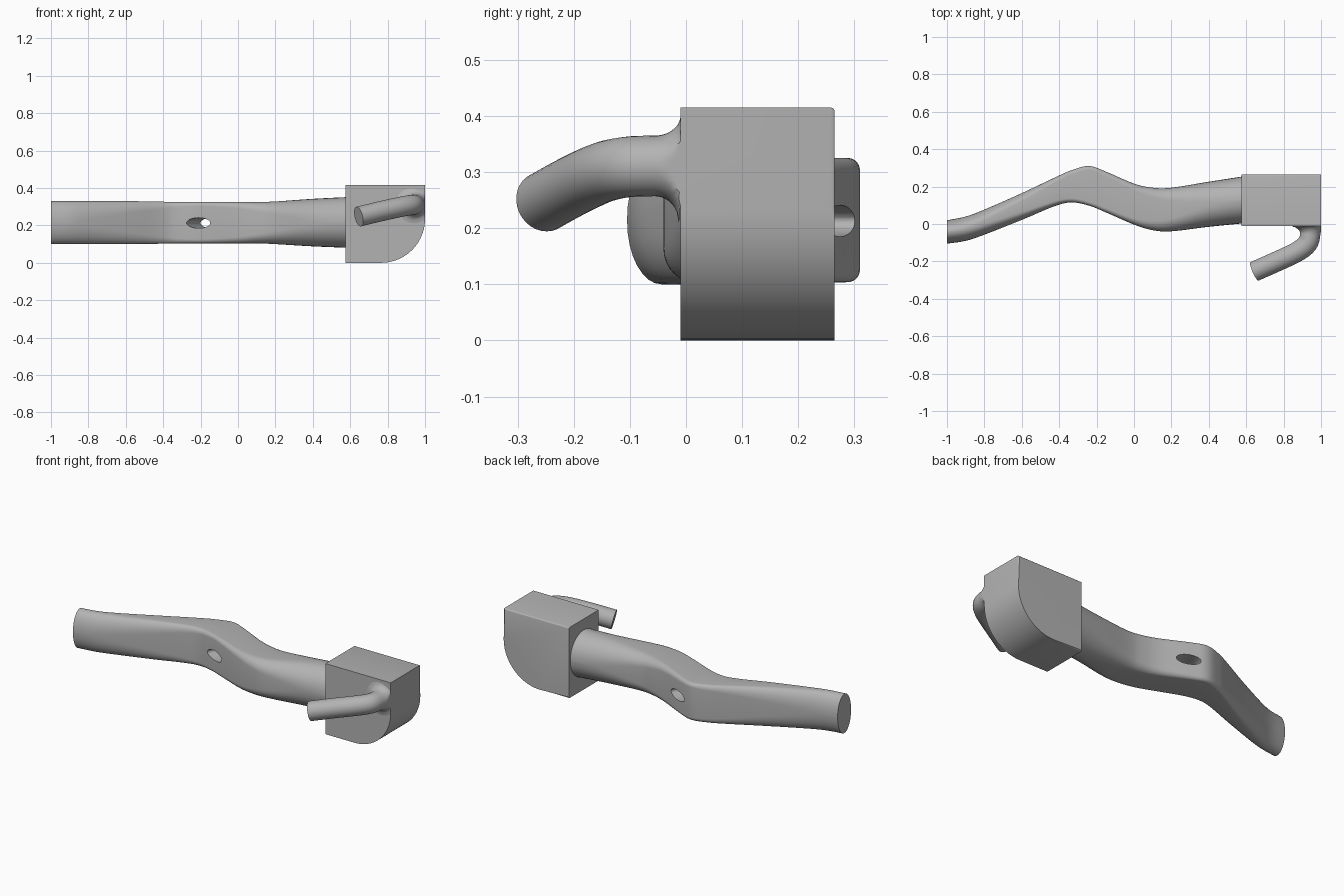
import bpy, bmesh, math
from mathutils import Vector

cube = bpy.data.objects.get("Cube")
if cube:
    bpy.data.objects.remove(cube, do_unlink=True)

grey = bpy.data.materials.new("plain_grey")
grey.use_nodes = True
COLOUR = (0.45, 0.45, 0.45, 1)
grey.diffuse_color = COLOUR
grey.node_tree.nodes["Principled BSDF"].inputs["Base Color"].default_value = COLOUR


def make_object(name, bm):
    bmesh.ops.recalc_face_normals(bm, faces=bm.faces[:])
    mesh = bpy.data.meshes.new(name)
    bm.to_mesh(mesh)
    bm.free()
    mesh.materials.append(grey)
    obj = bpy.data.objects.new(name, mesh)
    bpy.context.collection.objects.link(obj)
    return obj


def smooth(obj, degrees=35):
    bpy.ops.object.select_all(action="DESELECT")
    obj.select_set(True)
    bpy.context.view_layer.objects.active = obj
    bpy.ops.object.shade_smooth_by_angle(angle=math.radians(degrees))


def loft(rings):
    """Skin closed rings of equal size and cap both ends."""
    bm = bmesh.new()
    rows = [[bm.verts.new(p) for p in ring] for ring in rings]
    n = len(rows[0])
    for a, b in zip(rows, rows[1:]):
        for i in range(n):
            j = (i + 1) % n
            bm.faces.new((a[i], a[j], b[j], b[i]))
    bm.faces.new(rows[0])
    bm.faces.new(rows[-1])
    return bm


def spline(points, steps):
    """Smooth interpolation through rows of numbers."""
    pts = [points[0]] + list(points) + [points[-1]]
    out = []
    for a, b, c, d in zip(pts, pts[1:], pts[2:], pts[3:]):
        for s in range(steps):
            t = s / steps
            out.append([q + 0.5 * t * (r - p + t * (2 * p - 5 * q + 4 * r - e
                        + t * (3 * (q - r) + e - p)))
                        for p, q, r, e in zip(a, b, c, d)])
    return out + [list(points[-1])]


def rounded_section(x, y0, y1, z0, z1, f):
    """Rectangle with elliptical corners; f = 1 gives an ellipse."""
    cy, cz, hy, hz = (y0 + y1) / 2, (z0 + z1) / 2, (y1 - y0) / 2, (z1 - z0) / 2
    f = min(max(f, 0.05), 0.98)
    ring = []
    for k, (sy, sz) in enumerate(((1, 1), (-1, 1), (-1, -1), (1, -1))):
        for i in range(9):
            a = math.pi / 2 * (k + i / 8)
            ring.append((x, cy + hy * (sy * (1 - f) + f * math.cos(a)),
                         cz + hz * (sz * (1 - f) + f * math.sin(a))))
    return ring


# Wavy handle: x, front y, back y, bottom z, top z, corner roundness
stations = [
    (-1.0, -0.105, 0.02, 0.10, 0.33, 1.0),
    (-0.9, -0.09, 0.04, 0.10, 0.33, 0.95),
    (-0.8, -0.057, 0.077, 0.10, 0.33, 0.85),
    (-0.6, 0.022, 0.165, 0.10, 0.33, 0.6),
    (-0.42, 0.097, 0.25, 0.102, 0.327, 0.35),
    (-0.33, 0.115, 0.289, 0.103, 0.325, 0.25),
    (-0.24, 0.098, 0.31, 0.104, 0.325, 0.2),
    (-0.15, 0.062, 0.28, 0.104, 0.325, 0.22),
    (0.0, -0.003, 0.216, 0.104, 0.325, 0.32),
    (0.1, -0.033, 0.194, 0.104, 0.325, 0.45),
    (0.2, -0.039, 0.194, 0.1, 0.328, 0.6),
    (0.4, -0.015, 0.226, 0.088, 0.342, 0.9),
    (0.6, 0.005, 0.257, 0.08, 0.352, 1.0),
]
handle = make_object("handle", loft([rounded_section(*s) for s in spline(stations, 6)]))

# Slanted oval hole through the handle
axis = Vector((0.36, 0.93, 0))
hole_rings = []
for d in (-0.25, 0.25):
    centre = Vector((-0.175, 0.18, 0.213)) + axis * d
    hole_rings.append([centre + Vector((0.072 * math.cos(a), 0, 0.028 * math.sin(a)))
                       for a in (math.tau * i / 32 for i in range(32))])
cutter = make_object("hole_cutter", loft(hole_rings))
cutter.hide_render = True
cut = handle.modifiers.new("hole", "BOOLEAN")
cut.operation = "DIFFERENCE"
cut.solver = "EXACT"
cut.object = cutter
bpy.context.view_layer.objects.active = handle
bpy.ops.object.modifier_apply(modifier="hole")
bpy.data.objects.remove(cutter, do_unlink=True)
smooth(handle)

# Block head with one large rounded lower corner
FRONT, BACK, R = -0.01, 0.265, 0.235
outline = [(0.575, 0), (0.575, 0.415), (1, 0.415)]
outline += [(1 - R + R * math.cos(a), R - R * math.sin(a))
            for a in (math.pi / 2 * i / 20 for i in range(21))]
bm = loft([[(x, y, z) for x, z in outline] for y in (FRONT, BACK)])
rear_edges = [e for e in bm.edges if all(v.co.y > BACK - 0.001 for v in e.verts)
              and not all(v.co.x < 0.58 for v in e.verts)]
bmesh.ops.bevel(bm, geom=rear_edges, offset=0.007, segments=3, profile=0.5,
                affect="EDGES")
smooth(make_object("head", bm))

# Bent rod with a flared root, trimmed to the head outline
path = [(0.942, -0.01, 0.31), (0.942, -0.055, 0.311), (0.927, -0.105, 0.309),
        (0.87, -0.15, 0.299), (0.76, -0.202, 0.275), (0.645, -0.253, 0.247)]
centres = [Vector(p) for p in spline(path, 8)]
rings = []
for i, c in enumerate(centres):
    t = (centres[min(i + 1, len(centres) - 1)] - centres[max(i - 1, 0)]).normalized()
    side = t.cross(Vector((0, 0, 1))).normalized()
    up = side.cross(t)
    # quarter-circle fillet where the rod meets the head
    gap = max(0, 1 - (FRONT - c.y) / 0.045)
    radius = 0.054 + 0.045 * (1 - math.sqrt(max(0, 1 - gap * gap)))
    ring = []
    for k in range(32):
        a = math.tau * k / 32
        p = c + radius * (math.cos(a) * side + math.sin(a) * up)
        ring.append((min(p.x, 0.999), min(p.y, FRONT + 0.002), min(p.z, 0.414)))
    rings.append(ring)
smooth(make_object("bent_rod", loft(rings)))
